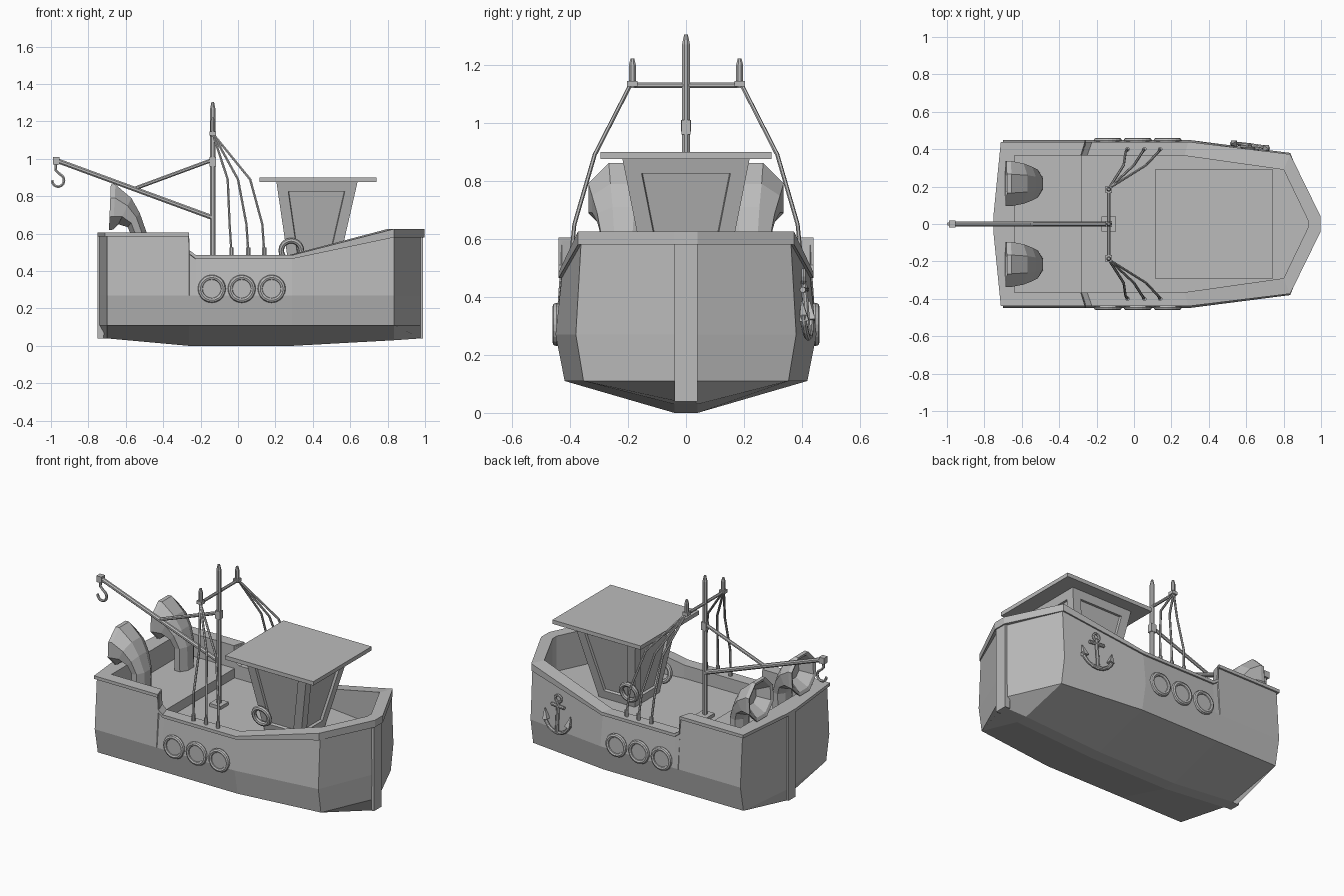
import bpy, bmesh, math
from mathutils import Vector, Matrix

if "Cube" in bpy.data.objects:
    bpy.data.objects.remove(bpy.data.objects["Cube"])

grey = bpy.data.materials.new("plain_grey")
grey.use_nodes = True
grey.diffuse_color = (0.5, 0.5, 0.5, 1)
grey.node_tree.nodes["Principled BSDF"].inputs["Base Color"].default_value = (0.5, 0.5, 0.5, 1)


def finish(name, bm):
    bmesh.ops.recalc_face_normals(bm, faces=bm.faces)
    me = bpy.data.meshes.new(name)
    bm.to_mesh(me)
    bm.free()
    me.materials.append(grey)
    ob = bpy.data.objects.new(name, me)
    bpy.context.collection.objects.link(ob)
    return ob


def loft(name, rings, wrap=True, loop=False, caps=False, fill=False):
    """Skin rings of points; wrap closes each ring, loop joins last to first."""
    bm = bmesh.new()
    vs = [[bm.verts.new(p) for p in r] for r in rings]
    n, m = len(vs), len(vs[0])
    for i in range(n if loop else n - 1):
        a, b = vs[i], vs[(i + 1) % n]
        for j in range(m if wrap else m - 1):
            k = (j + 1) % m
            bm.faces.new((a[j], a[k], b[k], b[j]))
    if caps:
        bm.faces.new(vs[0])
        bm.faces.new(vs[-1])
    if fill:  # bridge mirrored columns with deck and keel strips
        for i in range(n // 2 - 1):
            for e in (0, -1):
                bm.faces.new((vs[i][e], vs[i + 1][e], vs[n - 2 - i][e], vs[n - 1 - i][e]))
    return finish(name, bm)


def box(name, x0, x1, y0, y1, z0, z1):
    return loft(name, [[(x0, y0, z), (x1, y0, z), (x1, y1, z), (x0, y1, z)] for z in (z0, z1)], caps=True)


def rod(name, pts, radii, sides=8):
    """Round bar through points, one radius for all or one per point."""
    pts = [Vector(p) for p in pts]
    if not isinstance(radii, (list, tuple)):
        radii = [radii] * len(pts)
    rings = []
    for i, p in enumerate(pts):
        t = (pts[min(i + 1, len(pts) - 1)] - pts[max(i - 1, 0)]).normalized()
        ref = Vector((0, 1, 0)) if abs(t.y) < 0.9 else Vector((1, 0, 0))
        u = t.cross(ref).normalized()
        v = t.cross(u)
        ang = [2 * math.pi * (k + 0.5) / sides for k in range(sides)]
        rings.append([p + radii[i] * (u * math.cos(a) + v * math.sin(a)) for a in ang])
    return loft(name, rings, caps=True)


def ring(name, c, big, small, tilt=0, segs=20, sides=8):
    """Torus whose axis is y, tilted about x."""
    rot = Matrix.Rotation(tilt, 3, "X")
    rings = []
    for i in range(segs):
        a = 2 * math.pi * i / segs
        row = []
        for j in range(sides):
            b = 2 * math.pi * j / sides
            r = big + small * math.cos(b)
            row.append(Vector(c) + rot @ Vector((r * math.cos(a), small * math.sin(b), r * math.sin(a))))
        rings.append(row)
    return loft(name, rings, loop=True)


# Hull columns: x, half width, keel z, top z, rim depth, inner x, inner y
DECK = 0.40
COLS = [(-.74, .03, .04, .605, .02, -.64, .03), (-.70, .45, .04, .605, .02, -.64, .365),
        (-.262, .45, 0, .605, .02, -.285, .365), (-.258, .45, 0, .51, .02, -.28, .365),
        (-.225, .45, 0, .485, .02, -.25, .365), (.29, .45, 0, .485, .02, .27, .365),
        (.835, .38, .03, .625, .045, .8, .29), (.98, .03, .04, .625, .045, .93, .02)]


def mirrored(cols):
    return cols + [[(x, -y, z) for x, y, z in c] for c in reversed(cols)]


hull, rim = [], []
for x, w, kz, top, d, ix, iy in COLS:
    hull.append([(x, min(w, .04), kz), (x, w * .93, .11), (x, w, .27), (x, w * .95, top - d / 2),
                 (ix, iy, top - d / 2), (ix, iy, DECK)])
    ox = x + (.018 if x > .9 else -.012 if x < -.5 else 0)
    y = w * .95 + .012
    rim.append([(ox, y, top - d), (ox, y, top), (ix, iy, top), (ix, iy, top - d)])
loft("hull", mirrored(hull), wrap=False, loop=True, fill=True)
loft("bulwark_rim", mirrored(rim), loop=True)
box("aft_deck", -.66, -.28, -.38, .38, DECK - .02, .46)
box("bow_post", .955, .99, -.04, .04, .04, .585)
box("stern_post", -.75, -.71, -.035, .035, .04, .59)

# Wheelhouse with recessed windows
low, high = (.275, .53, .125, DECK), (.205, .64, .22, .88)
cabin = loft("cabin", [[(a, -w, z), (b, -w, z), (b, w, z), (a, w, z)] for a, b, w, z in (low, high)], caps=True)
bm = bmesh.new()
bm.from_mesh(cabin.data)
walls = [f for f in bm.faces if abs(f.normal.z) < .7]
bmesh.ops.inset_individual(bm, faces=walls, thickness=.055, use_even_offset=True)
bmesh.ops.inset_individual(bm, faces=walls, thickness=.004, depth=-.015)
bm.to_mesh(cabin.data)
bm.free()
box("cabin_roof", .115, .74, -.295, .295, .875, .9)

# Mast, crosstree, boom and hook
MX = -.135
box("mast_foot", MX - .04, MX + .04, -.04, .04, DECK, DECK + .02)
rod("mast", [(MX, 0, DECK), (MX, 0, 1.27), (MX, 0, 1.305)], [.015, .015, .007])
rod("crosstree", [(MX, -.19, 1.13), (MX, .19, 1.13)], .01)
rod("boom", [(MX, 0, .685), (-.98, 0, .995)], .014)
rod("boom_stay", [(MX, 0, .995), (-.555, 0, .84)], .011)
box("stay_bracket", MX - .018, MX + .018, -.016, .016, .96, 1.01)
box("boom_tip", -.99, -.955, -.018, .018, .97, 1.01)
arc = [(-.962 + .032 * math.cos(a), 0, .885 + .034 * math.sin(a))
       for a in [math.radians(70 - 25 * k) for k in range(11)]]
rod("hook", [(-.972, 0, .985), (-.975, 0, .94)] + arc, .008, 6)

# Rigging, portholes, life rings and cowls on both sides
for s, side in ((-1, "right"), (1, "left")):
    rod(side + "_crosstree_post", [(MX, s * .185, 1.12), (MX, s * .185, 1.2), (MX, s * .185, 1.222)], [.013, .013, .007])
    box(side + "_crosstree_cap", MX - .018, MX + .018, s * .185 - .018, s * .185 + .018, 1.125, 1.145)
    for i, (mid, foot) in enumerate(((-.055, -.035), (0, .055), (.065, .14))):
        rod(f"{side}_shroud_{i}", [(MX, s * .19, 1.135), (mid, s * .315, .89), (foot - .01, s * .385, .65), (foot, s * .4, .5)], .007, 6)
        rod(f"{side}_shroud_foot_{i}", [(foot, s * .4, .47), (foot, s * .4, .525)], .012)
        px = -.14 + .16 * i
        ring(f"{side}_porthole_ring_{i}", (px, s * .447, .305), .061, .014)
        rod(f"{side}_porthole_glass_{i}", [(px, s * .43, .305), (px, s * .452, .305)], .055, 20)
    ring(side + "_life_ring", (.285, s * .168, .51), .054, .015, -s * .2)

    # Ventilator cowl: outer point, inner point, half breadth
    bends = [((-.60, .79), (-.61, .69), .06), ((-.672, .842), (-.682, .638), .103),
             ((-.68, .862), (-.69, .618), .121), ((-.655, .862), (-.668, .622), .121),
             ((-.57, .79), (-.64, .65), .108), ((-.525, .71), (-.59, .635), .09),
             ((-.49, .61), (-.575, .6), .075), ((-.485, .45), (-.58, .45), .072)]
    rows = []
    for o, n, w in bends:
        cx, cz, hx, hz = (o[0] + n[0]) / 2, (o[1] + n[1]) / 2, (o[0] - n[0]) / 2, (o[1] - n[1]) / 2
        f = 1 / math.cos(math.pi / 8)
        rows.append([(cx + f * hx * math.cos(a), s * .216 + f * w * math.sin(a), cz + f * hz * math.cos(a))
                     for a in [math.pi * (k + .5) / 4 for k in range(8)]])
    loft(side + "_cowl", rows, caps=True)

# Anchor hung on the port bow
def on_bow(u, v, out=.014):
    x = .62 + u
    y = .45 - (x - .29) * .07 / .545 - max(0, v + .1) * .08
    return (x, y + out, .37 + v)


rod("anchor_shank", [on_bow(0, -.11), on_bow(0, .085)], .011)
rod("anchor_stock", [on_bow(-.05, .055), on_bow(.05, .055)], .01)
ring("anchor_eye", on_bow(0, .1), .022, .008, segs=12, sides=6)
rod("anchor_arms", [on_bow(.1 * math.sin(a), -.015 - .095 * math.cos(a))
                    for a in [math.radians(-80 + 20 * k) for k in range(9)]], .011)
for s in (-1, 1):
    rod("anchor_fluke", [on_bow(s * .085, -.05), on_bow(s * .1, .015)], [.024, .003], 4)
